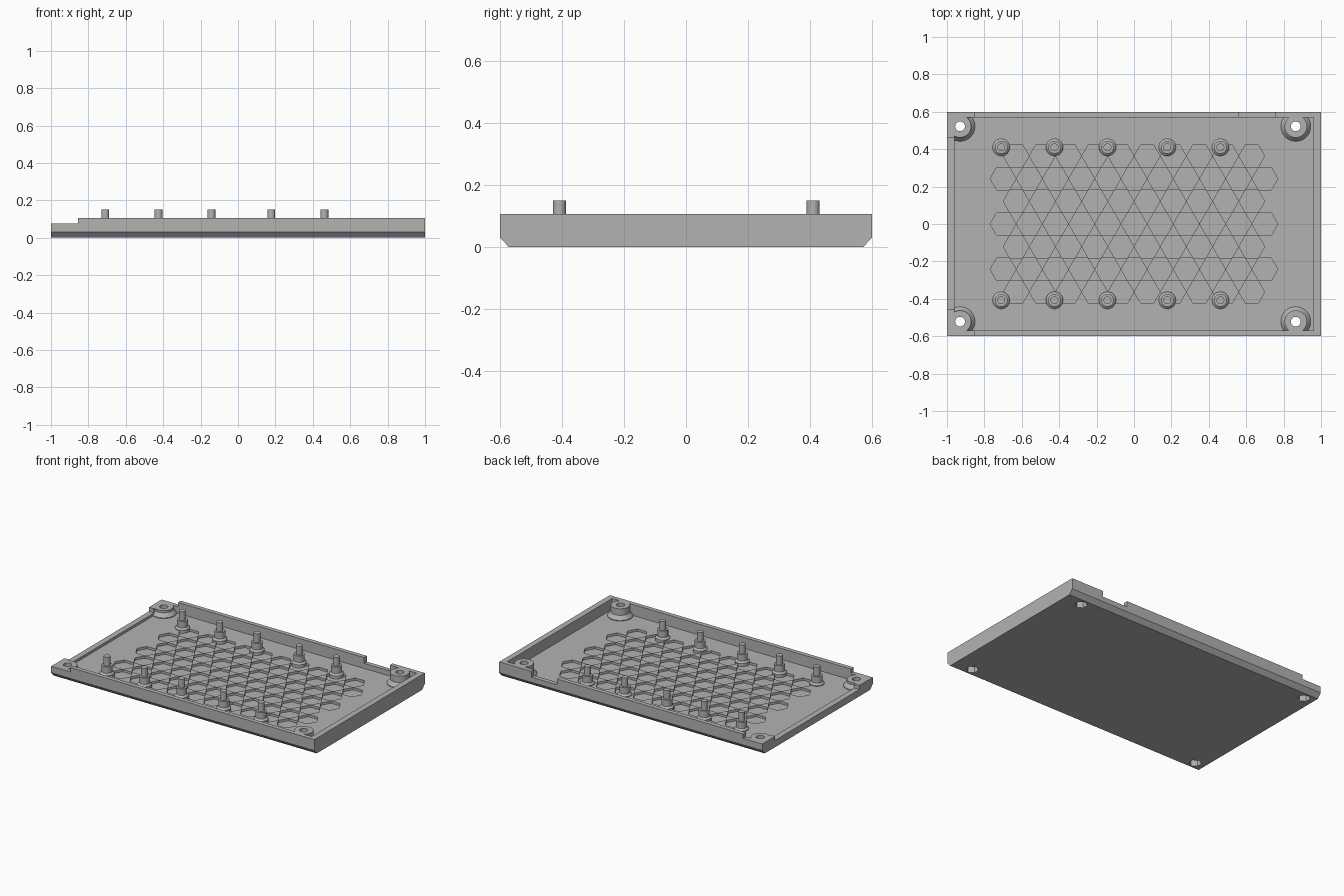
import bpy, bmesh, math
from mathutils import Matrix, Vector

cube = bpy.data.objects.get("Cube")
if cube:
    bpy.data.objects.remove(cube, do_unlink=True)

grey = bpy.data.materials.new("grey plastic")
grey.use_nodes = True
colour = (0.45, 0.45, 0.45, 1)
grey.diffuse_color = colour
grey.node_tree.nodes["Principled BSDF"].inputs["Base Color"].default_value = colour

TOP, LOW, FLOOR = 0.105, 0.075, 0.03
BOSSES = [(x, s * 0.522) for x in (-0.93, 0.865) for s in (-1, 1)]
PIN_X = (-0.71, -0.425, -0.142, 0.178, 0.462)


def add_box(bm, lo, hi):
    lo, hi = Vector(lo), Vector(hi)
    matrix = Matrix.Translation((lo + hi) / 2) @ Matrix.Diagonal((*(hi - lo), 1))
    bmesh.ops.create_cube(bm, size=1, matrix=matrix)


def add_prism(bm, x, y, z0, z1, radius, sides, turn=0):
    matrix = Matrix.Translation((x, y, (z0 + z1) / 2)) @ Matrix.Rotation(turn, 4, "Z")
    bmesh.ops.create_cone(bm, cap_ends=True, segments=sides, radius1=radius,
                          radius2=radius, depth=z1 - z0, matrix=matrix)


def add_turned(bm, x, y, profile, sides=40):
    """Closed solid of revolution from (radius, height) pairs, bottom to top."""
    rings = []
    for r, z in profile:
        rings.append([bm.verts.new((x + r * math.cos(a), y + r * math.sin(a), z))
                      for a in (math.tau * i / sides for i in range(sides))])
    for a, b in zip(rings, rings[1:]):
        for i in range(sides):
            j = (i + 1) % sides
            bm.faces.new((a[i], a[j], b[j], b[i]))
    bm.faces.new(rings[0][::-1])
    bm.faces.new(rings[-1])


def make(name, bm):
    mesh = bpy.data.meshes.new(name)
    bm.normal_update()
    bm.to_mesh(mesh)
    bm.free()
    obj = bpy.data.objects.new(name, mesh)
    mesh.materials.append(grey)
    bpy.context.collection.objects.link(obj)
    return obj


def select(obj):
    bpy.ops.object.select_all(action="DESELECT")
    obj.select_set(True)
    bpy.context.view_layer.objects.active = obj


def cut(target, cutter):
    mod = target.modifiers.new("cut", "BOOLEAN")
    mod.operation, mod.solver, mod.object = "DIFFERENCE", "EXACT", cutter
    select(target)
    bpy.ops.object.modifier_apply(modifier=mod.name)
    bpy.data.objects.remove(cutter, do_unlink=True)


# Outer block with chamfered long bottom edges
bm = bmesh.new()
outline = [(-0.572, 0), (0.572, 0), (0.6, FLOOR), (0.6, TOP), (-0.6, TOP), (-0.6, FLOOR)]
end = bm.faces.new([bm.verts.new((-1, y, z)) for y, z in outline])
grown = bmesh.ops.extrude_face_region(bm, geom=[end])["geom"]
bmesh.ops.translate(bm, vec=(2, 0, 0), verts=[v for v in grown if isinstance(v, bmesh.types.BMVert)])
bmesh.ops.recalc_face_normals(bm, faces=bm.faces)
tray = make("tray", bm)

# Interior space, leaving the flared screw bosses standing
bm = bmesh.new()
add_box(bm, (-0.96, -0.57, FLOOR), (0.96, 0.57, 0.2))
cavity = make("cavity_cutter", bm)
bm = bmesh.new()
for x, y in BOSSES:
    add_turned(bm, x, y, [(0.08, 0.01), (0.08, FLOOR + 0.005), (0.06, FLOOR + 0.03), (0.06, 0.3)])
cut(cavity, make("boss_cutter", bm))
cut(tray, cavity)

# Lowered right end
bm = bmesh.new()
add_box(bm, (-1.1, -0.7, LOW), (-0.855, 0.7, 0.3))
cut(tray, make("end_step_cutter", bm))

# Low end wall opening and the notch in the back wall
bm = bmesh.new()
add_box(bm, (-1.1, -0.455, 0.047), (-0.955, 0.46, 0.3))
add_box(bm, (0.56, 0.565, 0.065), (0.755, 0.7, 0.3))
cut(tray, make("opening_cutter", bm))

# Screw holes from above, hexagonal nut pockets from below
bm = bmesh.new()
for x, y in BOSSES:
    add_prism(bm, x, y, 0.02, 0.3, 0.026, 32)
cut(tray, make("screw_hole_cutter", bm))
bm = bmesh.new()
for x, y in BOSSES:
    add_prism(bm, x, y, -0.1, 0.045, 0.04, 6)
cut(tray, make("nut_pocket_cutter", bm))

# Honeycomb of shallow recesses in the floor
bm = bmesh.new()
pitch = 0.14
for row in range(-3, 4):
    odd = row % 2
    for col in range(-5, 6 - odd):
        add_prism(bm, (col + odd / 2) * pitch, row * pitch * 0.866, 0.014, 0.06,
                  0.069, 6, math.pi / 6)
cut(tray, make("honeycomb_cutter", bm))
select(tray)
bpy.ops.object.shade_smooth_by_angle(angle=math.radians(25))

# Standoffs with a locating pin
for side, y in (("front", -0.408), ("back", 0.41)):
    for n, x in enumerate(PIN_X, 1):
        bm = bmesh.new()
        add_turned(bm, x, y, [(0.046, 0.008), (0.046, FLOOR + 0.005), (0.034, FLOOR + 0.016),
                              (0.034, 0.09), (0.021, 0.09), (0.021, 0.15)], 28)
        post = make(f"{side}_standoff_{n}", bm)
        select(post)
        bpy.ops.object.shade_smooth_by_angle(angle=math.radians(25))
